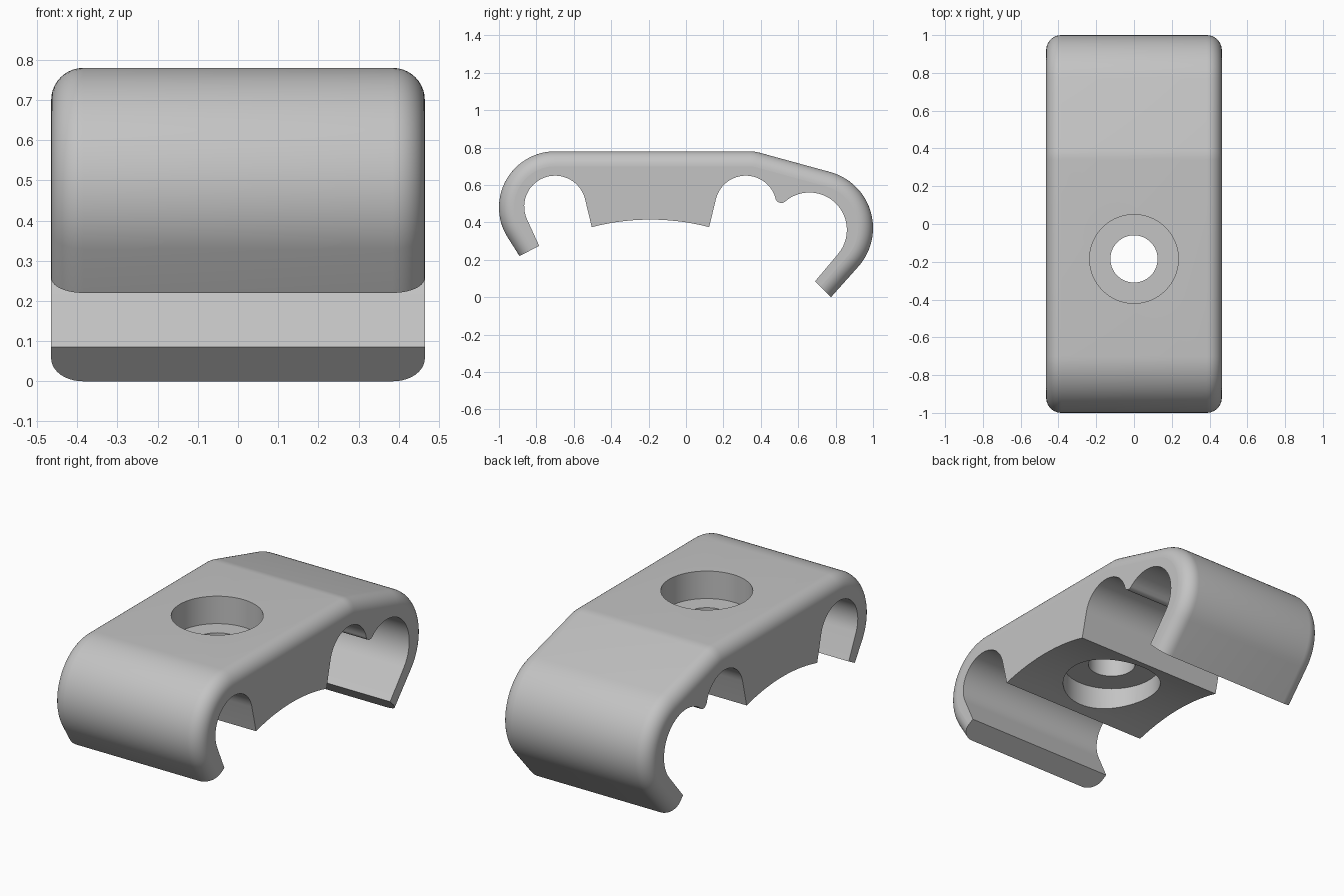
import bpy, bmesh, math
from mathutils import Vector

cube = bpy.data.objects.get("Cube")
if cube:
    bpy.data.objects.remove(cube, do_unlink=True)

HALF_WIDTH = 0.465
ROUND = 0.08
ROUND_STEPS = 10

grey = bpy.data.materials.new("plain grey")
grey.use_nodes = True
COLOUR = (0.55, 0.55, 0.55, 1)
grey.diffuse_color = COLOUR
grey.node_tree.nodes["Principled BSDF"].inputs["Base Color"].default_value = COLOUR


def arc(y, z, r, start, end, steps):
    """Points (y, z) on an arc, each with its radial direction."""
    out = []
    for i in range(steps + 1):
        a = math.radians(start + (end - start) * i / steps)
        n = Vector((math.cos(a), math.sin(a)))
        out.append((Vector((y, z)) + n * r, n))
    return out


def points(*arcs):
    return [p for a in arcs for p, n in a]


def make_object(name, bm):
    bmesh.ops.recalc_face_normals(bm, faces=bm.faces[:])
    mesh = bpy.data.meshes.new(name)
    bm.to_mesh(mesh)
    bm.free()
    ob = bpy.data.objects.new(name, mesh)
    bpy.context.collection.objects.link(ob)
    return ob


# Inner profile: front hook, centre block, double channel, back hook
front_tip, back_tip = Vector((-0.785, 0.275)), Vector((0.69, 0.085))
inner = [front_tip]
inner += points(arc(-0.7, 0.485, 0.165, 205, 14, 28))
inner += points(arc(-0.19, -0.83, 1.245, 104.6, 75.4, 14))
inner += points(arc(0.32, 0.485, 0.165, 166, 21, 22),
                arc(0.51, 0.537, 0.033, 190, 310, 8),
                arc(0.66, 0.36, 0.2, 125, -40, 26))
inner.append(back_tip)

# Outer profile with outward directions, from back tip to front tip
back_outer, front_outer = Vector((0.775, 0.0)), Vector((-0.89, 0.22))
outer = [(back_outer, (back_outer - back_tip).normalized())]
outer += arc(0.69, 0.37, 0.31, -43, 75, 26)
outer += arc(0.34, 0.58, 0.2, 75, 90, 4)
outer += arc(-0.7, 0.48, 0.3, 90, 210, 26)
outer.append((front_outer, (front_outer - front_tip).normalized()))

# Clip body: lofted across its width with rounded outer side edges
sections = []
for i in range(ROUND_STEPS + 1):
    a = math.pi / 2 * i / ROUND_STEPS
    sections.append((HALF_WIDTH - ROUND * (1 - math.cos(a)), ROUND * (1 - math.sin(a))))
sections += [(-x, d) for x, d in reversed(sections)]

bm = bmesh.new()
loops = []
for x, inset in sections:
    ring = inner + [p - n * inset for p, n in outer]
    loops.append([bm.verts.new((x, p.x, p.y)) for p in ring])
for a, b in zip(loops, loops[1:]):
    for i in range(len(a)):
        j = (i + 1) % len(a)
        bm.faces.new((a[i], a[j], b[j], b[i]))
bm.faces.new(loops[0])
bm.faces.new(loops[-1])
body = make_object("clip_body", bm)
body.data.materials.append(grey)

# Stepped cutter: lower recess, through hole, upper recess
bm = bmesh.new()
steps = [(0.26, 0.2), (0.26, 0.52), (0.125, 0.52), (0.125, 0.625), (0.235, 0.625), (0.235, 1.0)]
rings = []
for r, z in steps:
    rings.append([bm.verts.new((p.x, p.y, z)) for p, n in arc(0, -0.185, r, 0, 360, 64)[:-1]])
for a, b in zip(rings, rings[1:]):
    for i in range(len(a)):
        j = (i + 1) % len(a)
        bm.faces.new((a[i], a[j], b[j], b[i]))
bm.faces.new(rings[0])
bm.faces.new(rings[-1])
cutter = make_object("screw_hole_cutter", bm)
cutter.hide_render = True
cutter.data.materials.append(grey)

cut = body.modifiers.new("screw_hole", "BOOLEAN")
cut.operation = "DIFFERENCE"
cut.solver = "EXACT"
cut.object = cutter
bpy.ops.object.select_all(action="DESELECT")
bpy.context.view_layer.objects.active = body
body.select_set(True)
bpy.ops.object.modifier_apply(modifier=cut.name)
bpy.data.objects.remove(cutter, do_unlink=True)

# Smooth curves, flat side walls
bpy.ops.object.shade_smooth_by_angle(angle=math.radians(25))
for face in body.data.polygons:
    if abs(face.normal.x) > 0.999:
        face.use_smooth = False
